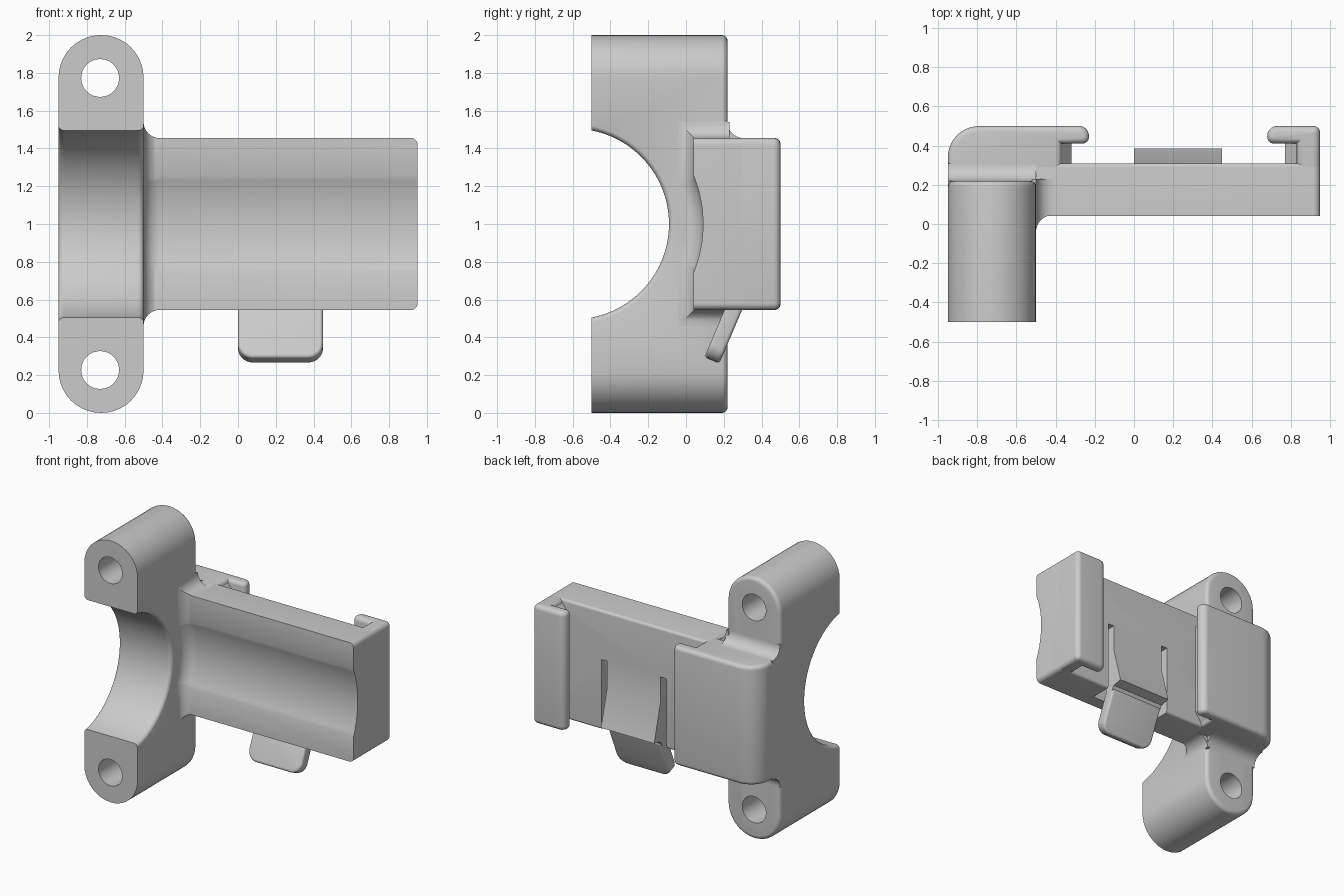
import bpy, bmesh
from math import sin, cos, tan, pi, radians
from mathutils import Vector

if "Cube" in bpy.data.objects:
    bpy.data.objects.remove(bpy.data.objects["Cube"])

grey = bpy.data.materials.new("plain grey")
grey.use_nodes = True
COLOUR = (0.6, 0.6, 0.6, 1)
grey.diffuse_color = COLOUR
grey.node_tree.nodes["Principled BSDF"].inputs["Base Color"].default_value = COLOUR

MID = 1.0            # height of the bore axis
HALF = 0.455         # half height of the plate
LOW, TOP = MID - HALF, MID + HALF
AXIS_Y = -0.594      # depth of the bore axis


def face_outward(bm):
    bm.normal_update()
    bmesh.ops.recalc_face_normals(bm, faces=bm.faces)
    if bm.calc_volume(signed=True) < 0:
        bmesh.ops.reverse_faces(bm, faces=bm.faces)
    bm.normal_update()


def add(name, bm):
    face_outward(bm)
    mesh = bpy.data.meshes.new(name)
    bm.to_mesh(mesh)
    bm.free()
    mesh.materials.append(grey)
    ob = bpy.data.objects.new(name, mesh)
    bpy.context.collection.objects.link(ob)
    return ob


def rounded(corners, steps=10):
    """Outline from (a, b, radius) corners, each replaced by an arc."""
    out = []
    for i, (a, b, r) in enumerate(corners):
        p = Vector((a, b))
        if not r:
            out.append(p)
            continue
        u = (Vector(corners[i - 1][:2]) - p).normalized()
        v = (Vector(corners[(i + 1) % len(corners)][:2]) - p).normalized()
        half = u.angle(v) / 2
        centre = p + (u + v).normalized() * (r / sin(half))
        start = p + u * (r / tan(half)) - centre
        end = p + v * (r / tan(half)) - centre
        sweep = pi - 2 * half
        for k in range(steps + 1):
            t = k / steps
            out.append(centre + (start * sin((1 - t) * sweep) + end * sin(t * sweep)) / sin(sweep))
    return out


def stack(bm, rings):
    """Skin a row of matching rings and cap both ends; returns the caps."""
    rows = [[bm.verts.new(p) for p in ring] for ring in rings]
    n = len(rows[0])
    for a, b in zip(rows, rows[1:]):
        for i in range(n):
            bm.faces.new((a[i], a[(i + 1) % n], b[(i + 1) % n], b[i]))
    return [bm.faces.new(rows[0]), bm.faces.new(rows[-1])]


def loft(name, rings):
    bm = bmesh.new()
    stack(bm, rings)
    return add(name, bm)


def prism(name, corners, axis, lo, hi, bevel=0):
    """Extrude an outline along an axis, optionally rounding its cap edges."""
    place = {"X": lambda p, t: (t, p[0], p[1]),
             "Y": lambda p, t: (p[0], t, p[1]),
             "Z": lambda p, t: (p[0], p[1], t)}[axis]
    pts = rounded(corners)
    bm = bmesh.new()
    caps = stack(bm, [[place(p, t) for p in pts] for t in (lo, hi)])
    if bevel:
        face_outward(bm)
        edges = [e for c in caps for e in c.edges]
        bmesh.ops.bevel(bm, geom=edges, offset=bevel, segments=5, profile=0.5, affect="EDGES")
    return add(name, bm)


def lathe(name, profile, y, z, n=128):
    """Revolve (x, radius) pairs about an axis along x."""
    turn = [2 * pi * i / n for i in range(n)]
    return loft(name, [[(x, y + r * cos(a), z + r * sin(a)) for a in turn] for x, r in profile])


def cut(ob, *cutters):
    for c in cutters:
        m = ob.modifiers.new("cut", "BOOLEAN")
        m.operation, m.solver, m.object = "DIFFERENCE", "MANIFOLD", c
        bpy.context.view_layer.objects.active = ob
        bpy.ops.object.modifier_apply(modifier=m.name)


def box(a0, a1, b0, b1, r=0):
    return [(a0, b0, r), (a1, b0, r), (a1, b1, r), (a0, b1, r)]


def flare(f, steps=8):
    """Distance along and offset of a concave quarter round of size f."""
    return [(f * (1 - cos(k / steps * pi / 2)), f * (1 - sin(k / steps * pi / 2)))
            for k in range(steps + 1)]


def soft_block(name, x0, x1, z0, z1, r, y0, y1, soft, steps=6):
    """Block with rounded corners and a rounded back rim."""
    levels = [(y0, 0)]
    for k in range(steps + 1):
        a = k / steps * pi / 2
        levels.append((y1 - soft + soft * sin(a), soft * (1 - cos(a))))
    return loft(name, [[(p.x, y, p.y) for p in rounded(box(x0 + o, x1 - o, z0 + o, z1 - o, r - o))]
                       for y, o in levels])


# Cutters: the bore with rounded mouths, the shallow groove and the bolt holes
soft = [(d, 0.504 + o) for d, o in flare(0.03)]
bore = lathe("bore_cutter", [(-1, 0.534)] + [(-0.951 + d, r) for d, r in soft]
             + [(-0.499 - d, r) for d, r in reversed(soft)] + [(-0.45, 0.534)], AXIS_Y, MID)
groove = lathe("groove_cutter", [(-0.54, 0.594)] + [(-0.5 + d, 0.684 - o) for d, o in flare(0.09)]
               + [(1.1, 0.684)], AXIS_Y, MID)
holes = [prism("hole_cutter", box(-0.83, -0.63, z - 0.1, z + 0.1, 0.099), "Y", -1, 1)
         for z in (0.227, 1.773)]
pocket = prism("pocket_cutter", box(-0.05, 0.5, 0.3, 1.08), "Y", 0.14, 0.6)

# Half clamp with bolt ears
clamp = soft_block("half_clamp", -0.95, -0.5, 0, 2, 0.224, -0.5, 0.22, 0.03)
cut(clamp, bore, *holes)

# Plate with a rounded outer end, and its pocket around the latch
plate = soft_block("plate", -0.53, 0.95, LOW, TOP, 0.035, 0.04, 0.31, 0.02)
cut(plate, groove, pocket)

# Flared root between plate and clamp
root = loft("plate_root", [[(x, 0.045 - o, LOW - o), (x, 0.23, LOW - o), (x, 0.23, TOP + o), (x, 0.045 - o, TOP + o)]
                           for x, o in [(-0.52, 0.085)] + [(-0.5 + d, o) for d, o in flare(0.085)]])
cut(root, groove)

# Thick back block with its overhanging lip
prism("back_block", [(-0.95, 0.1, 0), (-0.37, 0.1, 0), (-0.37, 0.41, 0), (-0.23, 0.41, 0.035),
                     (-0.23, 0.5, 0.05), (-0.95, 0.5, 0.16)], "Z", LOW, TOP, 0.03)

# Outer rail with its lip
prism("outer_rail", [(0.83, 0.2, 0), (0.95, 0.2, 0), (0.95, 0.5, 0.035), (0.68, 0.5, 0.05),
                     (0.68, 0.41, 0.035), (0.83, 0.41, 0)], "Z", LOW, TOP, 0.035)

# Slot guides with tapered lead-ins
for name, back, wide, narrow in (("inner_guide", -0.42, -0.37, -0.32), ("outer_guide", 0.88, 0.83, 0.77)):
    prism(name, [(back, LOW + 0.03, 0), (wide, LOW + 0.03, 0), (narrow, LOW + 0.1, 0),
                 (narrow, TOP - 0.1, 0), (wide, TOP - 0.03, 0), (back, TOP - 0.03, 0)], "Y", 0.3, 0.42)

# Fillets where the back block meets the clamp
for name, s in (("upper_fillet", 1), ("lower_fillet", -1)):
    edge, far = MID + s * HALF, MID + s * (HALF + 0.09)
    base = MID + s * (HALF - 0.03)
    prism(name, [(0.18, far, 0), (0.22, far, 0), (0.22, edge, 0.085), (0.31, edge, 0),
                 (0.31, base, 0), (0.18, base, 0)], "X", -0.949, -0.501)

# Spring latch: tongue with catch wedge, and the release tab below
prism("latch_tongue", [(0.22, 1.1, 0), (0.31, 1.1, 0), (0.31, 0.88, 0), (0.385, 0.6, 0),
                       (0.31, 0.585, 0), (0.29, 0.55, 0), (0.22, 0.55, 0)], "X", 0, 0.45)
tab = prism("latch_tab", [(0, -0.328, 0.08), (0.45, -0.328, 0.08), (0.45, 0, 0), (0, 0, 0)],
            "Y", -0.043, 0.043, 0.018)
tab.location = (0, 0.265, 0.58)
tab.rotation_euler.x = radians(-23)

for c in [bore, groove, pocket] + holes:
    bpy.data.objects.remove(c)

# Smooth the rounds and keep the crisp edges
for ob in bpy.context.scene.objects:
    if ob.type == "MESH":
        bpy.ops.object.select_all(action="DESELECT")
        ob.select_set(True)
        bpy.context.view_layer.objects.active = ob
        bpy.ops.object.shade_smooth_by_angle(angle=radians(30))
